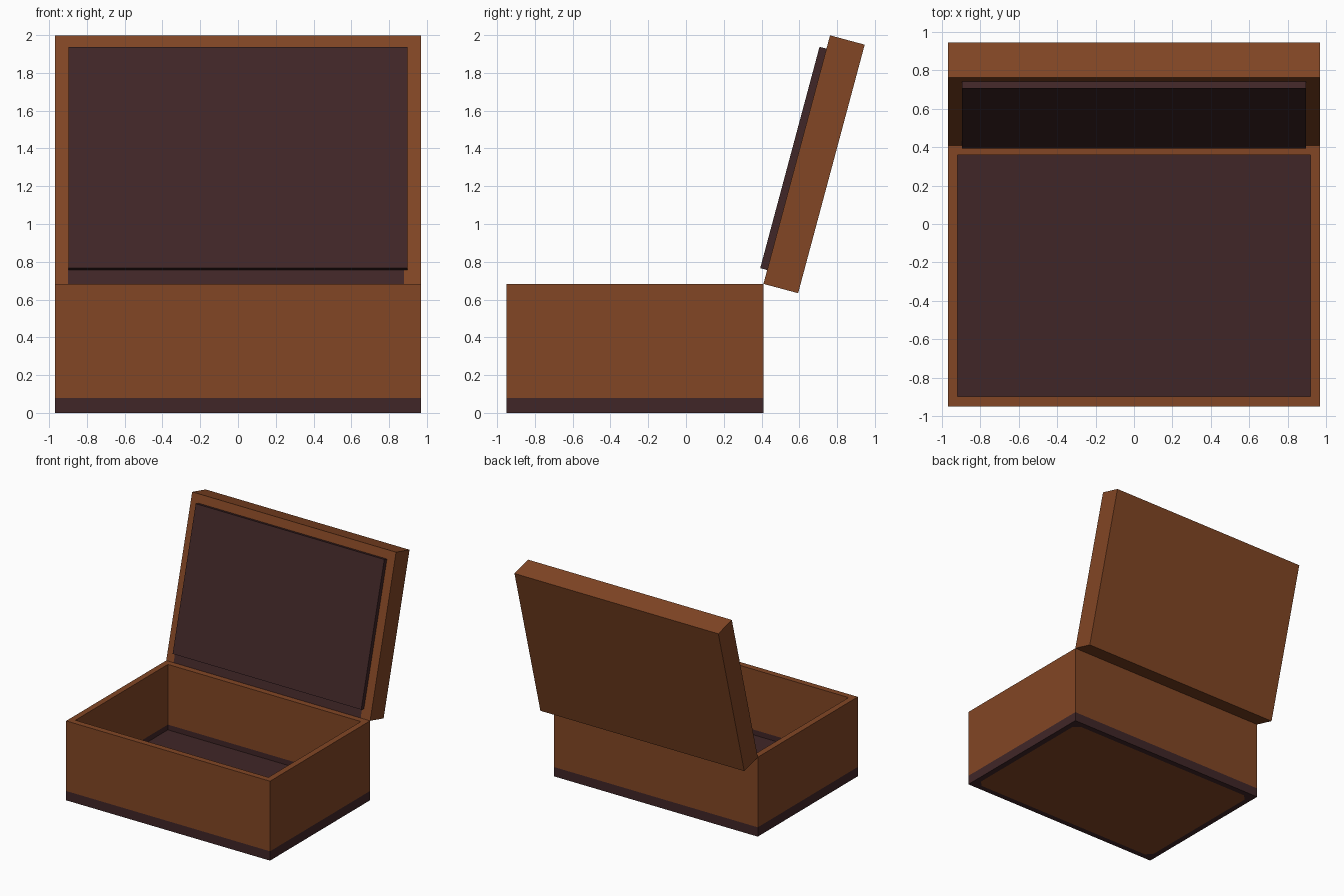
import bpy, bmesh, math
from mathutils import Matrix, Vector

if "Cube" in bpy.data.objects:
    bpy.data.objects.remove(bpy.data.objects["Cube"])


def material(name, colour):
    m = bpy.data.materials.new(name)
    m.diffuse_color = (*colour, 1)
    m.use_nodes = True
    m.node_tree.nodes["Principled BSDF"].inputs["Base Color"].default_value = m.diffuse_color
    return m


wood = material("brown wood", (0.223, 0.061, 0.018))
lining = material("dark plum lining", (0.051, 0.0194, 0.0203))


def block(bm, lo, hi):
    size = Vector(hi) - Vector(lo)
    mid = (Vector(hi) + Vector(lo)) / 2
    bmesh.ops.create_cube(bm, size=1, matrix=Matrix.Translation(mid) @ Matrix.Diagonal((*size, 1)))


def cut(bm, axis, value):
    no = Vector((0, 0, 0))
    no[axis] = 1
    bmesh.ops.bisect_plane(bm, geom=bm.verts[:] + bm.edges[:] + bm.faces[:],
                           plane_co=no * value, plane_no=no)


def finish(bm, name, is_dark):
    bmesh.ops.recalc_face_normals(bm, faces=bm.faces[:])
    for f in bm.faces:
        f.material_index = 1 if is_dark(f) else 0
    me = bpy.data.meshes.new(name)
    bm.to_mesh(me)
    bm.free()
    me.materials.append(wood)
    me.materials.append(lining)
    ob = bpy.data.objects.new(name, me)
    bpy.context.collection.objects.link(ob)
    return ob


W, Y0, Y1, H = 0.97, -0.95, 0.41, 0.683   # half width, front, back, box height
T, FLOOR = 0.073, 0.12                    # wall thickness, inner floor height

# Box: hollowed from the top, dark band round the foot and the inner floor
bm = bmesh.new()
block(bm, (-W, Y0, 0), (W, Y1, H))
top = max(bm.faces, key=lambda f: f.calc_center_median().z)
bmesh.ops.inset_region(bm, faces=[top], thickness=T)
new = bmesh.ops.extrude_face_region(bm, geom=[top])["geom"]
bmesh.ops.translate(bm, vec=(0, 0, FLOOR - H), verts=[g for g in new if isinstance(g, bmesh.types.BMVert)])
if top.is_valid:
    bmesh.ops.delete(bm, geom=[top], context='FACES_ONLY')
cut(bm, 2, 0.08)
cut(bm, 2, 0.165)

# Underside: brown panel with clipped corners inside a dark border
bottom = min(bm.faces, key=lambda f: f.calc_center_median().z)
bmesh.ops.inset_region(bm, faces=[bottom], thickness=0.07)
bmesh.ops.bevel(bm, geom=bottom.verts[:], offset=0.05, affect='VERTICES', segments=1)


def box_dark(f):
    c = f.calc_center_median()
    if c.z < 0.001:
        return f.calc_area() < 1
    inside = abs(c.x) < W - T / 2 and Y0 + T / 2 < c.y < Y1 - T / 2
    return c.z < 0.08 or (inside and c.z < 0.165)


finish(bm, "box", box_dark)

# Lid, built upright at the hinge then tilted back; dark strip near the hinge
L, D = 1.362, 0.19
bm = bmesh.new()
block(bm, (-W, 0, 0), (W, D, L))
for x in (-0.90, 0.88):
    cut(bm, 0, x)
cut(bm, 2, 0.09)


def lid_dark(f):
    c = f.calc_center_median()
    return c.y < 0.001 and c.z < 0.09 and abs(c.x) < 0.5


lid = finish(bm, "lid", lid_dark)

# Raised lining panel on the inside of the lid
bm = bmesh.new()
block(bm, (-W + T, -0.038, T + 0.003), (W - T, 0.01, L - T))
panel = finish(bm, "lid_lining", lambda f: True)

for ob in (lid, panel):
    ob.location = (0, Y1, H)
    ob.rotation_euler = (math.radians(-15), 0, 0)
